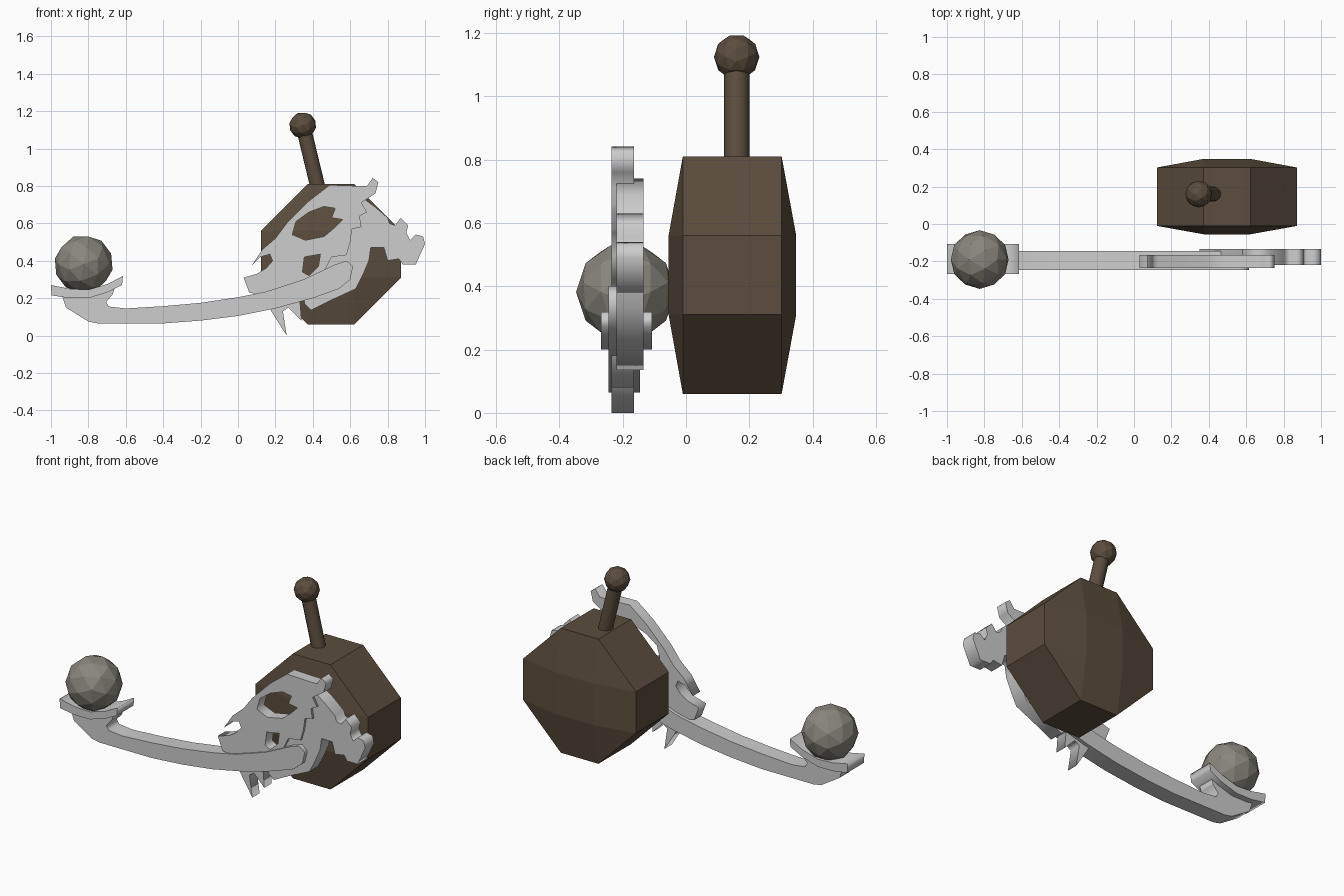
import bpy, bmesh, math
from mathutils import Vector


def material(name, rgb):
    m = bpy.data.materials.new(name)
    m.diffuse_color = (*rgb, 1)
    return m


bone = material("pale bone", (0.61, 0.61, 0.61))
wood = material("dark wood", (0.105, 0.075, 0.048))
stone = material("grey stone", (0.25, 0.24, 0.205))


def plate(name, loops, y0, y1, mat):
    """Flat plate from x/z outlines (first is the rim, others are holes)."""
    cu = bpy.data.curves.new(name, 'CURVE')
    cu.dimensions = '2D'
    cu.fill_mode = 'BOTH'
    cu.extrude = (y1 - y0) / 2
    for pts in loops:
        s = cu.splines.new('POLY')
        s.points.add(len(pts) - 1)
        for p, (x, z) in zip(s.points, pts):
            p.co = (x, z, 0, 1)
        s.use_cyclic_u = True
    ob = bpy.data.objects.new(name, cu)
    bpy.context.collection.objects.link(ob)
    ob.location = (0, (y0 + y1) / 2, 0)
    ob.rotation_euler = (math.pi / 2, 0, 0)
    bpy.ops.object.select_all(action='DESELECT')
    ob.select_set(True)
    bpy.context.view_layer.objects.active = ob
    bpy.ops.object.convert(target='MESH')
    ob = bpy.context.object
    ob.data.materials.clear()
    ob.data.materials.append(mat)
    return ob


def ball(name, loc, r, mat):
    bpy.ops.mesh.primitive_ico_sphere_add(subdivisions=2, radius=r, location=loc,
                                          rotation=(0, math.radians(37.38), 0))
    ob = bpy.context.object
    ob.name = name
    ob.data.materials.append(mat)
    return ob


# Body: octagonal block with a raised square panel front and back
bm = bmesh.new()
cx, cz, a, b = 0.497, 0.435, 0.125, 0.375
for sx in (-1, 1):
    for sz in (-1, 1):
        for y in (-0.01, 0.302):
            bm.verts.new((cx + sx * a, y, cz + sz * b))
            bm.verts.new((cx + sx * b, y, cz + sz * a))
        for y in (-0.055, 0.348):
            bm.verts.new((cx + sx * a, y, cz + sz * a))
bmesh.ops.convex_hull(bm, input=bm.verts)
bmesh.ops.dissolve_limit(bm, angle_limit=0.02, verts=bm.verts, edges=bm.edges)
bmesh.ops.recalc_face_normals(bm, faces=bm.faces)
me = bpy.data.meshes.new("body_block")
bm.to_mesh(me)
bm.free()
me.materials.append(wood)
bpy.context.collection.objects.link(bpy.data.objects.new("body_block", me))

# Handle rod and knob
p, q = Vector((0.43, 0.16, 0.78)), Vector((0.355, 0.16, 1.09))
bpy.ops.mesh.primitive_cylinder_add(vertices=12, radius=0.04, depth=(q - p).length,
                                    location=(p + q) / 2)
rod = bpy.context.object
rod.name = "handle_rod"
rod.rotation_euler = (q - p).to_track_quat('Z', 'Y').to_euler()
rod.data.materials.append(wood)
bpy.ops.object.shade_smooth_by_angle(angle=math.radians(40))
ball("handle_knob", (0.346, 0.16, 1.124), 0.072, wood)

# Skull plate with fangs, eye hole and cheek hole
skull = [(0.07, 0.37), (0.13, 0.46), (0.20, 0.52), (0.26, 0.60), (0.38, 0.72), (0.49, 0.805),
         (0.64, 0.80), (0.69, 0.80), (0.72, 0.842), (0.75, 0.82), (0.735, 0.76), (0.66, 0.71),
         (0.69, 0.66), (0.65, 0.64), (0.66, 0.58), (0.61, 0.57), (0.60, 0.50), (0.58, 0.43),
         (0.50, 0.42), (0.47, 0.36), (0.42, 0.27), (0.33, 0.20), (0.34, 0.08), (0.27, 0.15),
         (0.24, 0.13), (0.26, 0.0), (0.16, 0.16), (0.15, 0.21), (0.06, 0.23), (0.03, 0.31),
         (0.10, 0.33), (0.15, 0.36), (0.185, 0.40), (0.17, 0.435), (0.12, 0.42)]
eye = [(0.29, 0.54), (0.31, 0.61), (0.38, 0.66), (0.46, 0.69), (0.52, 0.68), (0.50, 0.63),
       (0.56, 0.62), (0.52, 0.58), (0.46, 0.53), (0.36, 0.51)]
cheek = [(0.345, 0.34), (0.355, 0.42), (0.44, 0.435), (0.43, 0.37), (0.38, 0.32)]
plate("skull_plate", [skull, eye, cheek], -0.235, -0.165, bone)

# Jaw and neck bones behind the skull
jaw = [(0.66, 0.74), (0.58, 0.64), (0.575, 0.50), (0.48, 0.42), (0.46, 0.33), (0.35, 0.24),
       (0.355, 0.17), (0.39, 0.135), (0.50, 0.19), (0.63, 0.25), (0.67, 0.33), (0.70, 0.40),
       (0.71, 0.47), (0.78, 0.47), (0.80, 0.40), (0.86, 0.41), (0.88, 0.38), (0.95, 0.38),
       (1.0, 0.49), (0.99, 0.53), (0.95, 0.54), (0.92, 0.51), (0.90, 0.55), (0.91, 0.59),
       (0.87, 0.63), (0.84, 0.59), (0.81, 0.60), (0.80, 0.63), (0.73, 0.69)]
plate("jaw_plate", [jaw], -0.22, -0.135, bone)

# Long curved throwing arm
arm = [(-0.94, 0.21), (-0.92, 0.15), (-0.80, 0.075), (-0.75, 0.065), (-0.40, 0.065),
       (-0.20, 0.08), (0.0, 0.105), (0.20, 0.145), (0.40, 0.20), (0.54, 0.25), (0.60, 0.30),
       (0.615, 0.37), (0.58, 0.40), (0.52, 0.38), (0.35, 0.30), (0.15, 0.235), (0.0, 0.205),
       (-0.20, 0.175), (-0.40, 0.157), (-0.60, 0.145), (-0.69, 0.155), (-0.705, 0.18),
       (-0.67, 0.22), (-0.66, 0.25), (-0.80, 0.22)]
plate("throwing_arm", [arm], -0.245, -0.145, bone)

# Curved cradle and the stone resting on it
top = [(-1.0, 0.27), (-0.90, 0.25), (-0.80, 0.245), (-0.70, 0.275), (-0.615, 0.318)]
under = [(-0.62, 0.27), (-0.70, 0.23), (-0.80, 0.20), (-0.90, 0.20), (-0.997, 0.215)]
plate("cradle", [top + under], -0.268, -0.108, bone)
ball("stone_ball", (-0.825, -0.19, 0.382), 0.157, stone)
